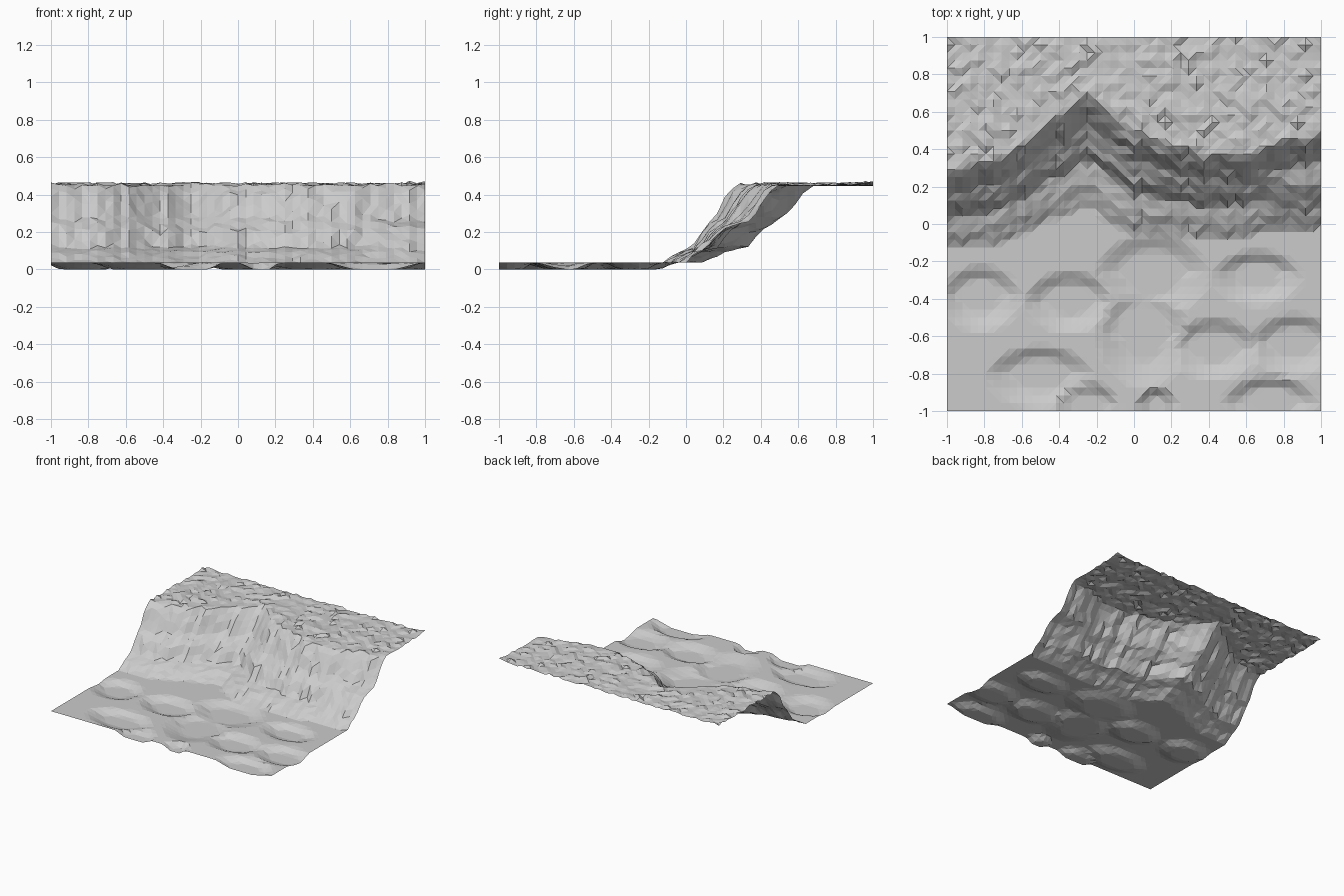
import bpy, bmesh, random, math

if "Cube" in bpy.data.objects:
    bpy.data.objects.remove(bpy.data.objects["Cube"])

random.seed(4)
N = 48  # grid cells per side


def lerp(points, v):
    # piecewise-linear lookup
    if v <= points[0][0]:
        return points[0][1]
    for (a, b), (c, d) in zip(points, points[1:]):
        if v <= c:
            return b + (d - b) * (v - a) / (c - a)
    return points[-1][1]


# Plan lines of the cliff: rim and foot, y as a function of x
RIM = [(-1, .26), (-.8, .33), (-.6, .42), (-.42, .56), (-.26, .71), (-.12, .58),
       (0, .5), (.2, .41), (.4, .37), (.6, .38), (.8, .42), (1, .46)]
FOOT = [(-1, -.13), (-.8, -.12), (-.6, -.06), (-.4, .04), (-.3, .1), (-.22, .08),
        (-.16, .02), (0, -.05), (.25, -.06), (.5, -.08), (.75, -.02), (1, 0)]
# Terraced cross-sections from foot (0) to rim (1): general, and right-hand end
PROFILE = [(0, .036), (.2, .09), (.42, .122), (.51, .2), (.62, .245),
           (.73, .285), (.87, .39), (1, .45)]
PROFILE_END = [(0, .06), (.2, .12), (.45, .225), (.72, .26), (.85, .35), (1, .45)]
# Shallow hollows in the ground: x, y, half width, half depth
HOLLOWS = [(-.82, -.4, .21, .17), (-.34, -.42, .24, .16), (.66, -.29, .23, .14),
           (.43, -.67, .24, .16), (.86, -.65, .24, .16), (-.5, -.82, .28, .16),
           (-.25, -.98, .17, .13), (.12, -.98, .1, .1), (.73, -.96, .25, .14),
           (.1, -.28, .3, .22), (.05, -.6, .24, .28)]
# Gullies: each grid column leans a little in or out
GULLY = [random.uniform(-.035, .035) for _ in range(N + 1)]


def ground(x, y):
    dip = 0
    for cx, cy, rx, ry in HOLLOWS:
        r = math.hypot((x - cx) / rx, (y - cy) / ry)
        # steep far bank, gentle near bank
        width = .35 if y > cy else .5
        dip = max(dip, min(1, max(0, (1 - r) / width)))
    return .036 * (1 - dip)


def height(x, y):
    foot, rim = lerp(FOOT, x), lerp(RIM, x)
    t = (y - foot) / (rim - foot)
    if t <= 0:
        return ground(x, y)
    if t >= 1:
        # rocky plateau, rising a little at its right back corner
        corner = max(0, 1 - math.hypot(x - 1, y - 1) / .15)
        return .447 + .02 * random.random() ** 2 + .02 * corner
    t += GULLY[round((x + 1) * N / 2)] + random.uniform(-.025, .025)
    end = min(1, max(0, (x - .65) / .2))
    return lerp(PROFILE, t) * (1 - end) + lerp(PROFILE_END, t) * end


# Terrain sheet
bm = bmesh.new()
bmesh.ops.create_grid(bm, x_segments=N, y_segments=N, size=1)
for v in bm.verts:
    v.co.z = height(v.co.x, v.co.y)
bmesh.ops.triangulate(bm, faces=bm.faces[:])
mesh = bpy.data.meshes.new("cliff_terrain")
bm.to_mesh(mesh)
bm.free()
bpy.context.collection.objects.link(bpy.data.objects.new("cliff_terrain", mesh))
